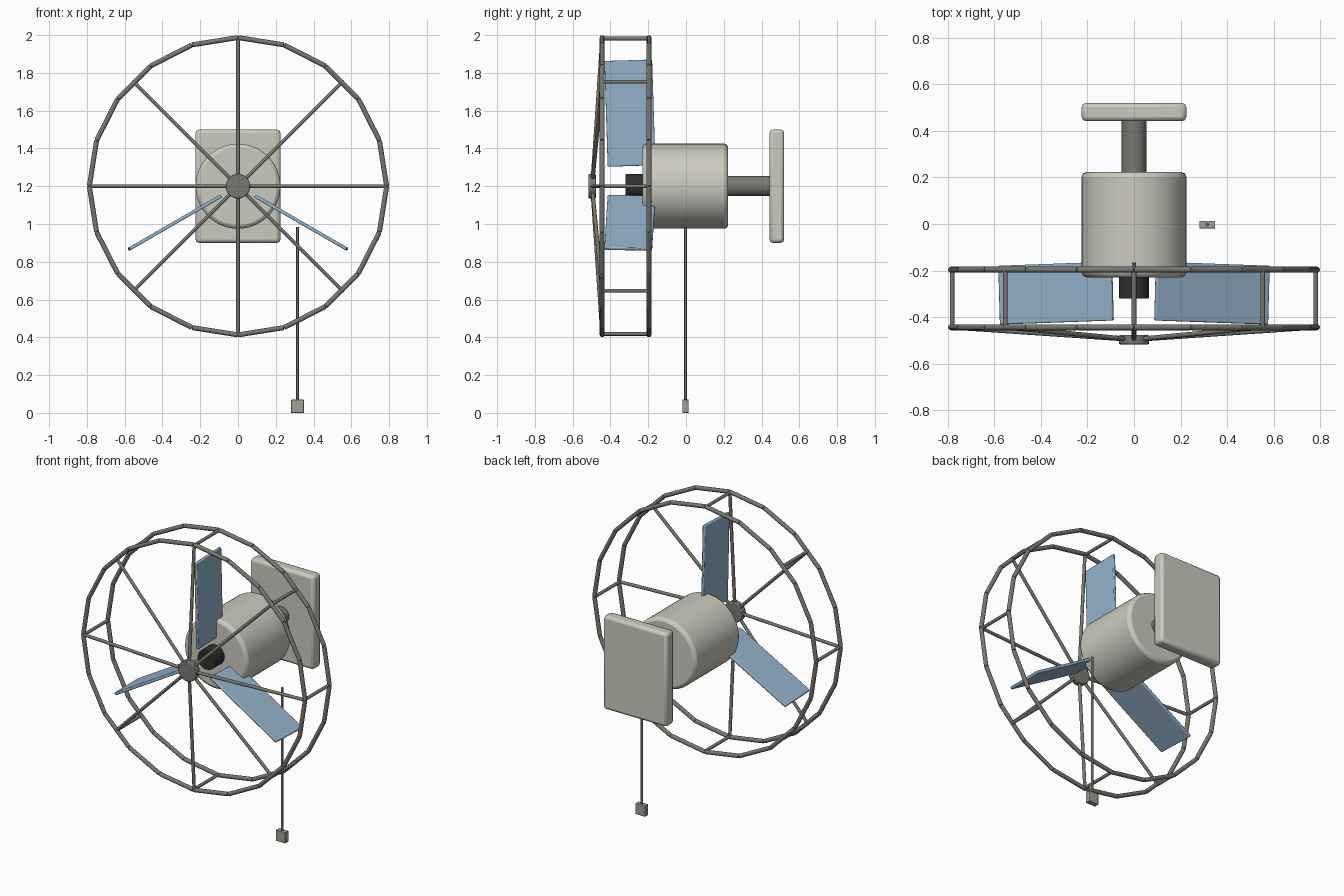
import bpy, bmesh, math
from mathutils import Vector, Matrix

if "Cube" in bpy.data.objects:
    bpy.data.objects.remove(bpy.data.objects["Cube"])

CZ = 1.2  # height of the fan axis


def material(name, color):
    m = bpy.data.materials.new(name)
    m.diffuse_color = (*color, 1)
    m.use_nodes = True
    m.node_tree.nodes["Principled BSDF"].inputs["Base Color"].default_value = m.diffuse_color
    return m


CREAM = material("cream", (0.60, 0.59, 0.52))
BLUE = material("blue", (0.30, 0.45, 0.60))
METAL = material("metal", (0.19, 0.19, 0.17))
DARK = material("dark", (0.03, 0.03, 0.03))


def finish(bm, name, mat, bevel=0, segments=2):
    mesh = bpy.data.meshes.new(name)
    bm.to_mesh(mesh)
    bm.free()
    ob = bpy.data.objects.new(name, mesh)
    bpy.context.collection.objects.link(ob)
    mesh.materials.append(mat)
    if bevel:
        mod = ob.modifiers.new("Bevel", 'BEVEL')
        mod.width = bevel
        mod.segments = segments
        mod.limit_method = 'ANGLE'
        mod.angle_limit = math.radians(50)
    bpy.ops.object.select_all(action='DESELECT')
    ob.select_set(True)
    bpy.context.view_layer.objects.active = ob
    bpy.ops.object.shade_smooth_by_angle(angle=math.radians(35))
    return ob


def add_rod(bm, a, b, r, sides=12):
    a, b = Vector(a), Vector(b)
    d = b - a
    mat = Matrix.Translation((a + b) / 2) @ d.to_track_quat('Z', 'Y').to_matrix().to_4x4()
    bmesh.ops.create_cone(bm, cap_ends=True, segments=sides, radius1=r, radius2=r,
                          depth=d.length, matrix=mat)


def rods(name, pairs, r, mat, bevel=0, sides=12):
    bm = bmesh.new()
    for a, b in pairs:
        add_rod(bm, a, b, r, sides)
    return finish(bm, name, mat, bevel)


def box(name, center, size, mat, bevel=0, matrix=Matrix()):
    bm = bmesh.new()
    bmesh.ops.create_cube(bm, size=1, matrix=matrix @ Matrix.Translation(center)
                          @ Matrix.Diagonal((*size, 1)))
    return finish(bm, name, mat, bevel)


def polar(angle, r, y):
    return (r * math.cos(angle), y, CZ + r * math.sin(angle))


# Wall plate, arm, motor housing and drive shaft
box("wall_plate", (0, 0.481, CZ), (0.45, 0.078, 0.6), CREAM, 0.018)
rods("wall_arm", [((0, 0.2, CZ), (0, 0.45, CZ))], 0.053, METAL, 0.004, 32)
rods("motor_housing", [((0, -0.229, CZ), (0, 0.223, CZ))], 0.225, CREAM, 0.02, 48)
rods("drive_shaft", [((0, -0.32, CZ), (0, -0.2, CZ))], 0.064, DARK, 0.004, 32)

# Three flat blades, edge-on to the front
for i in range(3):
    spin = (Matrix.Translation((0, 0, CZ)) @ Matrix.Rotation(i * math.tau / 3, 4, 'Y')
            @ Matrix.Translation((0, -0.297, 0.387))
            @ Matrix.Rotation(math.radians(1.8), 4, 'X'))
    box(f"blade_{i + 1}", (0, 0, 0), (0.018, 0.253, 0.56), BLUE, 0.005, spin)

# Cage: two rings of straight rods, cross bars, spokes and centre cap
N, R = 20, 0.787
for name, y in (("cage_front_ring", -0.444), ("cage_back_ring", -0.196)):
    rods(name, [(polar(i * math.tau / N, R, y), polar((i + 1) * math.tau / N, R, y))
                for i in range(N)], 0.013, METAL, 0.004)
angles = [i * math.tau / 8 for i in range(8)]
rods("cage_cross_bars", [(polar(a, 0.782, -0.444), polar(a, 0.782, -0.196))
                         for a in angles], 0.01, METAL)
rods("cage_spokes", [(polar(a, 0.03, -0.495), polar(a, 0.782, -0.444))
                     for a in angles], 0.01, METAL)
rods("cage_centre_cap", [((0, -0.517, CZ), (0, -0.477, CZ))], 0.065, METAL, 0.005, 32)

# Pull cord and weight
rods("pull_cord", [((0.315, -0.003, 0.06), (0.315, -0.003, 0.985))], 0.007, METAL)
box("cord_weight", (0.315, -0.003, 0.035), (0.068, 0.032, 0.07),
    material("weight", (0.36, 0.35, 0.30)), 0.002)
